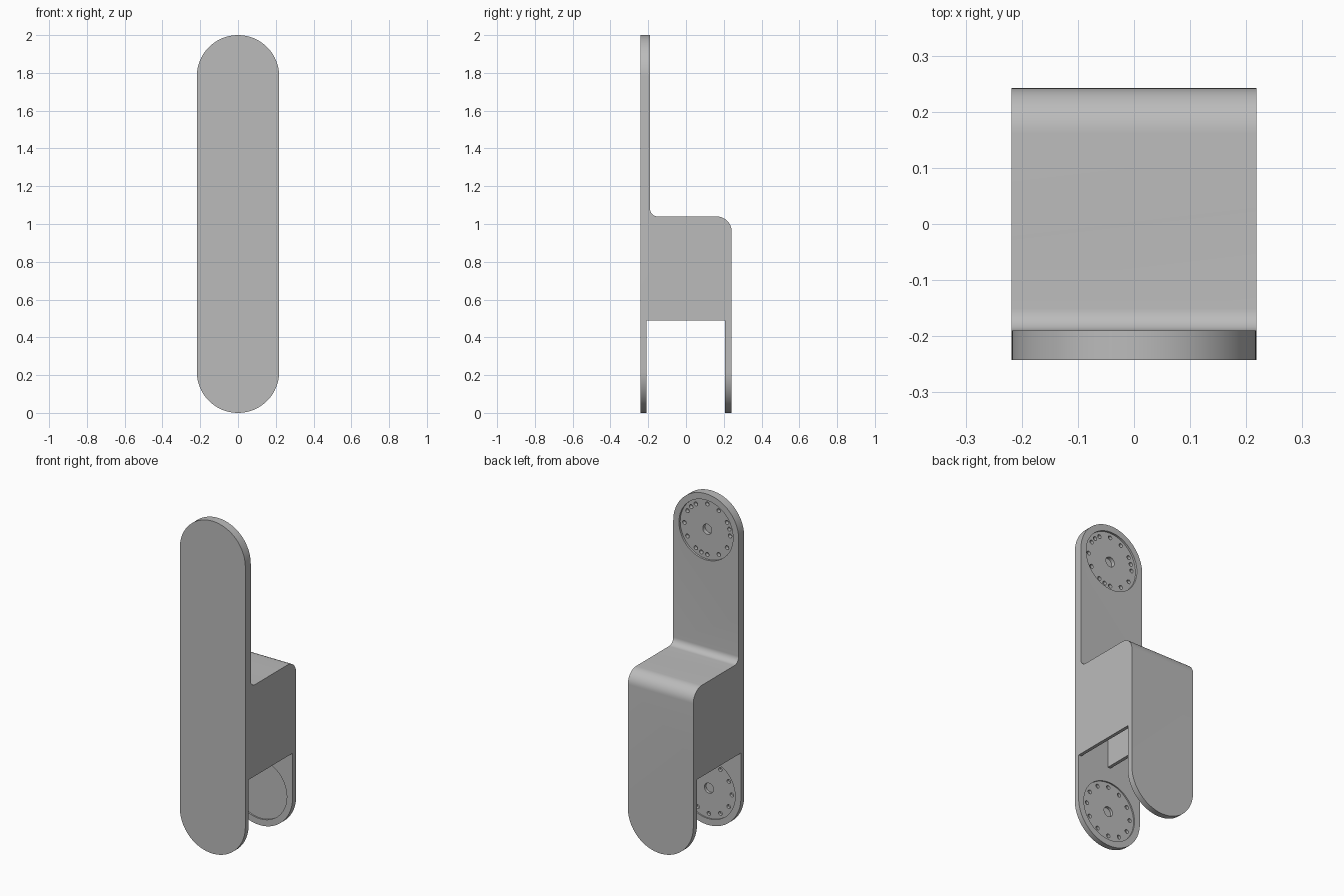
import bpy, bmesh
from math import sin, cos, pi, radians
from mathutils import Matrix, Vector

cube = bpy.data.objects.get("Cube")
if cube:
    bpy.data.objects.remove(cube, do_unlink=True)

HALF_W = 0.218          # half width, also the end radius
FRONT, BACK = -0.242, 0.242
LEG_FRONT, LEG_BACK = -0.21, 0.207   # inner faces of the two legs
GAP_TOP, SHELF = 0.49, 1.04
TOP_EYE, LOW_EYE = 2 - HALF_W, HALF_W


def make(name, bm):
    bmesh.ops.recalc_face_normals(bm, faces=bm.faces)
    mesh = bpy.data.meshes.new(name)
    bm.to_mesh(mesh)
    bm.free()
    obj = bpy.data.objects.new(name, mesh)
    bpy.context.collection.objects.link(obj)
    return obj


def prism(name, points, sweep):
    bm = bmesh.new()
    face = bm.faces.new([bm.verts.new(p) for p in points])
    ext = bmesh.ops.extrude_face_region(bm, geom=[face])
    verts = [v for v in ext["geom"] if isinstance(v, bmesh.types.BMVert)]
    bmesh.ops.translate(bm, verts=verts, vec=sweep)
    return make(name, bm)


def arc(cx, cy, r, start, end, steps):
    angles = [radians(start + (end - start) * i / steps) for i in range(steps + 1)]
    return [(cx + r * cos(a), cy + r * sin(a)) for a in angles]


def box(name, x0, x1, y0, y1, z0, z1):
    return prism(name, [(x0, y0, z0), (x1, y0, z0), (x1, y1, z0), (x0, y1, z0)],
                 (0, 0, z1 - z0))


def cylinders(name, centres, y0, y1):
    """Separate round cutters along y; centres are (x, z, radius, sides)."""
    bm = bmesh.new()
    for x, z, r, sides in centres:
        place = Matrix.Translation((x, (y0 + y1) / 2, z)) @ Matrix.Rotation(pi / 2, 4, "X")
        bmesh.ops.create_cone(bm, cap_ends=True, segments=sides, radius1=r,
                              radius2=r, depth=y1 - y0, matrix=place)
    return make(name, bm)


def boolean(target, cutter, operation="DIFFERENCE"):
    cutter.hide_render = True
    mod = target.modifiers.new(cutter.name, "BOOLEAN")
    mod.operation, mod.solver, mod.object = operation, "EXACT", cutter
    bpy.ops.object.select_all(action="DESELECT")
    bpy.context.view_layer.objects.active = target
    target.select_set(True)
    bpy.ops.object.modifier_apply(modifier=mod.name)
    bpy.data.objects.remove(cutter, do_unlink=True)


# Side profile: tall front plate, block with fillets, two legs
side = [(FRONT, 0), (LEG_FRONT, 0), (LEG_FRONT, GAP_TOP), (LEG_BACK, GAP_TOP),
        (LEG_BACK, 0), (BACK, 0)]
side += arc(BACK - 0.08, SHELF - 0.08, 0.08, 0, 90, 12)
side += arc(-0.15, SHELF + 0.04, 0.04, 270, 180, 10)
side += [(-0.19, 2), (FRONT, 2)]
bracket = prism("link_bracket", [(-HALF_W, y, z) for y, z in side], (2 * HALF_W, 0, 0))

# Round both ends of the outline
outline = arc(0, TOP_EYE, HALF_W, 0, 180, 48) + arc(0, LOW_EYE, HALF_W, 180, 360, 48)
boolean(bracket, prism("round_outline", [(x, -0.5, z) for x, z in outline], (0, 1, 0)),
        "INTERSECT")

# Hollow block with a central rib
for name, x0, x1 in (("left_cavity", 0.01, HALF_W - 0.02),
                     ("right_cavity", 0.02 - HALF_W, -0.01)):
    boolean(bracket, box(name, x0, x1, LEG_FRONT, LEG_BACK, 0.45, 1.0))

# Round recesses for the joints
boolean(bracket, cylinders("top_recess", [(0, TOP_EYE, 0.18, 64)], -0.202, -0.1))
boolean(bracket, cylinders("front_leg_recess", [(0, LOW_EYE, 0.18, 64)], -0.218, -0.1))
boolean(bracket, cylinders("back_leg_recess", [(0, LOW_EYE, 0.18, 64)], 0.1, 0.216))


# Bolt circles with a centre hole
def bolt_circle(z, extras):
    spots = [(0, z, 0.03, 32)]
    for deg in list(range(0, 360, 30)) + extras:
        a = radians(deg)
        spots.append((0.152 * cos(a), z + 0.152 * sin(a), 0.012, 16))
    return spots


boolean(bracket, cylinders("top_bolts", bolt_circle(TOP_EYE, [45, 165, 285]), -0.225, -0.1))
boolean(bracket, cylinders("front_leg_bolts", bolt_circle(LOW_EYE, []), -0.234, -0.1))

# Plain grey finish
grey = bpy.data.materials.new("plain_grey")
grey.use_nodes = True
colour = (0.5, 0.5, 0.5, 1)
grey.diffuse_color = colour
grey.node_tree.nodes["Principled BSDF"].inputs["Base Color"].default_value = colour
bracket.data.materials.clear()
bracket.data.materials.append(grey)

bpy.ops.object.select_all(action="DESELECT")
bracket.select_set(True)
bpy.context.view_layer.objects.active = bracket
bpy.ops.object.shade_smooth_by_angle(angle=radians(30))
